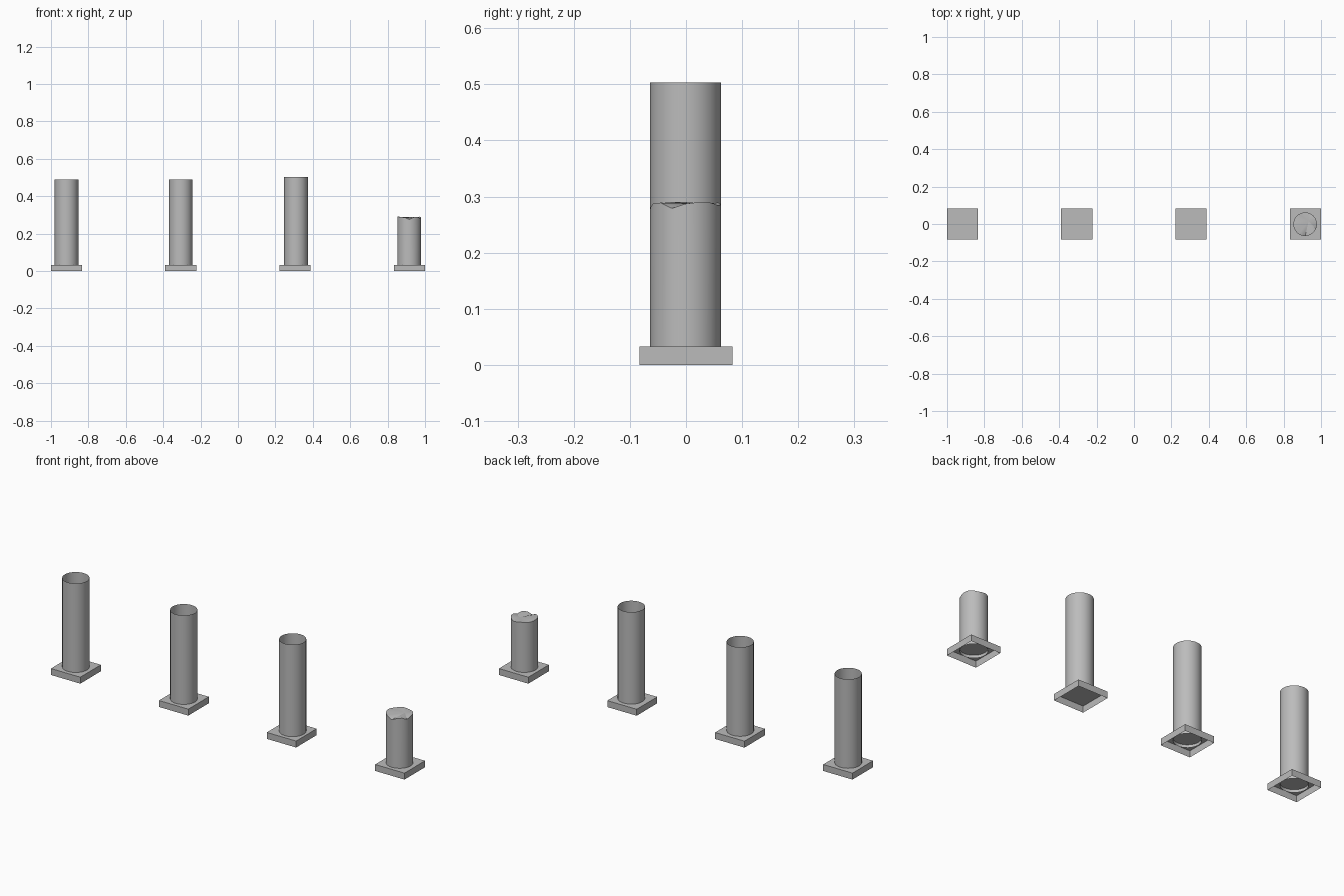
import bpy, bmesh, math

cube = bpy.data.objects.get("Cube")
if cube:
    bpy.data.objects.remove(cube, do_unlink=True)

stone = bpy.data.materials.new("grey_stone")
stone.use_nodes = True
GREY = (0.5, 0.5, 0.5, 1)
stone.diffuse_color = GREY
stone.node_tree.nodes["Principled BSDF"].inputs["Base Color"].default_value = GREY

SIDES = 32
RADIUS = 0.063
BASE_HALF = 0.083
BASE_TOP = 0.033


def add_object(name, bm, smooth=False):
    bmesh.ops.recalc_face_normals(bm, faces=bm.faces)
    mesh = bpy.data.meshes.new(name)
    bm.to_mesh(mesh)
    bm.free()
    mesh.materials.append(stone)
    obj = bpy.data.objects.new(name, mesh)
    bpy.context.collection.objects.link(obj)
    if smooth:
        bpy.ops.object.select_all(action='DESELECT')
        obj.select_set(True)
        bpy.context.view_layer.objects.active = obj
        bpy.ops.object.shade_smooth_by_angle(angle=math.radians(35))
    return obj


# Square plinth: a hollow box without a floor
def plinth(name, x):
    bm = bmesh.new()
    bmesh.ops.create_cube(bm, size=1)
    for v in bm.verts:
        v.co.x = x + v.co.x * 2 * BASE_HALF
        v.co.y *= 2 * BASE_HALF
        v.co.z = (v.co.z + 0.5) * BASE_TOP
    floor = [f for f in bm.faces if all(v.co.z < 0.001 for v in f.verts)]
    bmesh.ops.delete(bm, geom=floor, context='FACES_ONLY')
    return add_object(name, bm)


# Thin open tube; a list of rim heights gives a broken, capped top
def shaft(name, x, bottom, top, rim=None):
    bm = bmesh.new()
    low, high = [], []
    for i in range(SIDES):
        a = math.tau * i / SIDES
        px, py = x + RADIUS * math.cos(a), RADIUS * math.sin(a) - 0.001
        z = top
        if rim:
            t = i * len(rim) / SIDES
            k = int(t)
            z = rim[k] + (rim[(k + 1) % len(rim)] - rim[k]) * (t - k)
        low.append(bm.verts.new((px, py, bottom)))
        high.append(bm.verts.new((px, py, z)))
    for i in range(SIDES):
        j = (i + 1) % SIDES
        bm.faces.new((low[i], low[j], high[j], high[i]))
    if rim:
        hub = bm.verts.new((x + 0.019, 0.015, top))
        for i in range(SIDES):
            bm.faces.new((high[i], high[(i + 1) % SIDES], hub))
    return add_object(name, bm, smooth=True)


# Rim heights counter-clockwise from +x
BROKEN_RIM = [0.287, 0.290, 0.289, 0.284, 0.286, 0.289, 0.287, 0.288,
              0.290, 0.290, 0.288, 0.286, 0.276, 0.287, 0.289, 0.279]

for number, x in enumerate((-0.917, -0.306, 0.304, 0.917), start=1):
    plinth(f"plinth_{number}", x)

shaft("column_shaft_1", -0.917, 0.018, 0.488)
shaft("column_shaft_2", -0.306, 0.018, 0.488)
shaft("column_shaft_3", 0.310, BASE_TOP, 0.503)
shaft("broken_column_shaft", 0.915, 0.018, 0.287, BROKEN_RIM)
